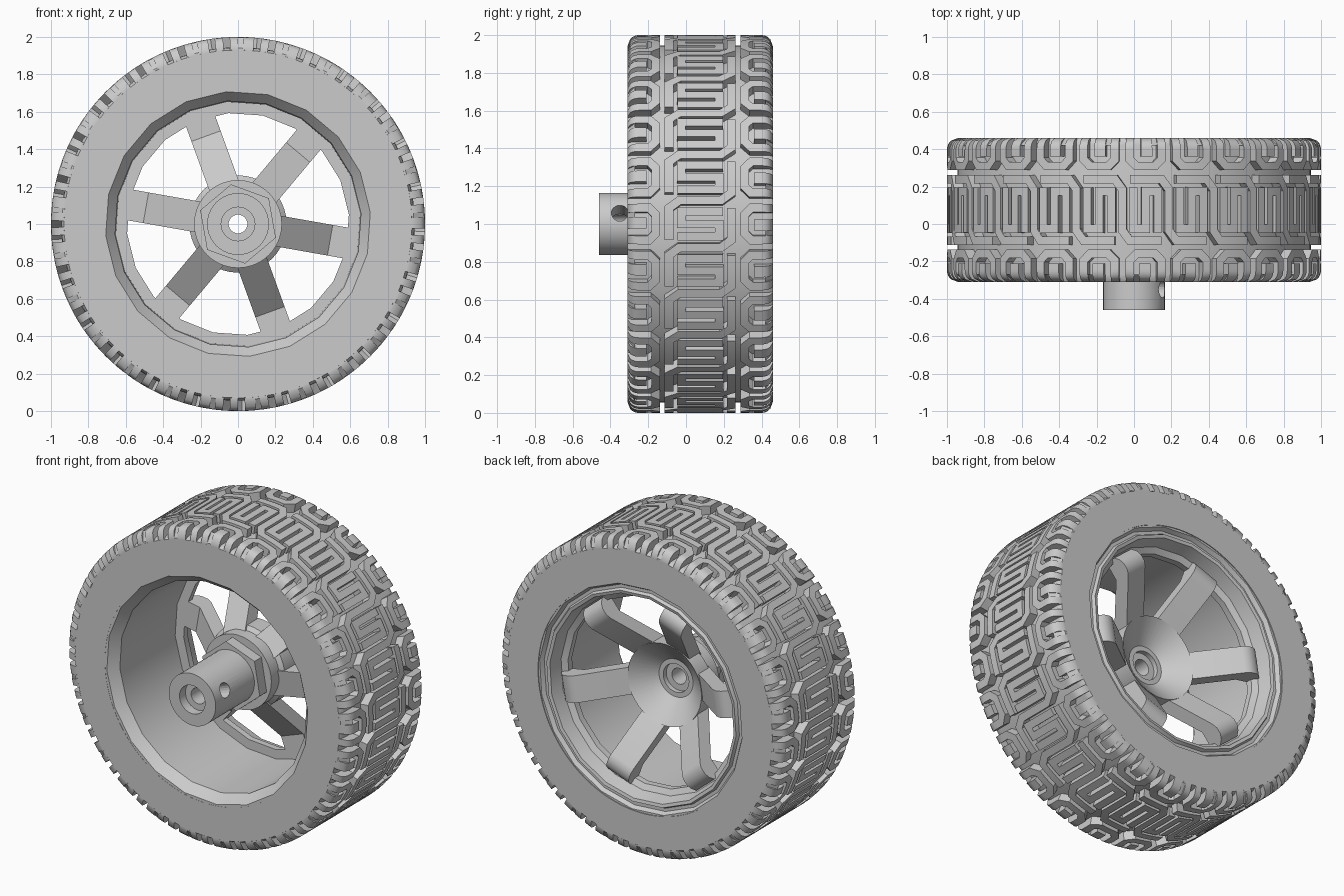
import bpy, bmesh, math
from mathutils import Vector, Matrix

if "Cube" in bpy.data.objects:
    bpy.data.objects.remove(bpy.data.objects["Cube"], do_unlink=True)

grey = bpy.data.materials.new("light_grey")
grey.use_nodes = True
COLOUR = (0.6, 0.6, 0.6, 1)
grey.diffuse_color = COLOUR
for node in grey.node_tree.nodes:
    if node.type == 'BSDF_PRINCIPLED':
        node.inputs["Base Color"].default_value = COLOUR

FRONT, BACK = -0.31, 0.46      # tyre sidewalls
ROUND = 0.06                   # shoulder rounding
FLOOR = 0.93                   # tread blocks start below the groove floor
COUNT = 25
PITCH = math.tau / COUNT


def polar(r, y, a):
    return Vector((r * math.cos(a), y, 1 + r * math.sin(a)))


def finish(bm, name, smooth=True):
    bmesh.ops.recalc_face_normals(bm, faces=bm.faces[:])
    mesh = bpy.data.meshes.new(name)
    bm.to_mesh(mesh)
    bm.free()
    mesh.materials.append(grey)
    obj = bpy.data.objects.new(name, mesh)
    bpy.context.collection.objects.link(obj)
    if smooth:
        bpy.ops.object.select_all(action='DESELECT')
        obj.select_set(True)
        bpy.context.view_layer.objects.active = obj
        bpy.ops.object.shade_smooth_by_angle(angle=math.radians(30))
    return obj


def lathe(name, profile, sides, turn=0.0, smooth=True):
    """Revolve a closed (radius, y) profile round the axle."""
    bm = bmesh.new()
    rings = [[bm.verts.new(polar(r, y, turn + math.tau * i / sides)) for r, y in profile]
             for i in range(sides)]
    n = len(profile)
    for i in range(sides):
        a, b = rings[i], rings[(i + 1) % sides]
        for j in range(n):
            k = (j + 1) % n
            bm.faces.new((a[j], a[k], b[k], b[j]))
    return finish(bm, name, smooth)


def crown(y):
    """Outer tread radius, rounded off towards both sidewalls."""
    d = min(y - FRONT, BACK - y)
    if d >= ROUND:
        return 1.0
    return 1 - ROUND + math.sqrt(max(0, ROUND ** 2 - (ROUND - d) ** 2))


def ridge(bm, points, width, angle):
    """Raised strip along a mitred (y, arc) path, wrapped round the tyre."""
    pts = [Vector(p) for p in points]
    dirs = [(b - a).normalized() for a, b in zip(pts, pts[1:])]
    sides = []
    for i, p in enumerate(pts):
        d0, d1 = dirs[max(i - 1, 0)], dirs[min(i, len(dirs) - 1)]
        n0, n1 = Vector((-d0.y, d0.x)), Vector((-d1.y, d1.x))
        m = (n0 + n1).normalized()
        m *= width / 2 / m.dot(n0)
        sides.append((p + m, p - m))
    rows = []
    for i, (a, b) in enumerate(zip(sides, sides[1:])):
        steps = max(1, math.ceil((pts[i + 1] - pts[i]).length / 0.015))
        for k in range(0 if i == 0 else 1, steps + 1):
            left, right = (a[q].lerp(b[q], k / steps) for q in (0, 1))
            rows.append([bm.verts.new(polar(r, p.x, angle + p.y)) for p, r in (
                (left, crown(left.x)), (right, crown(right.x)),
                (right, FLOOR), (left, FLOOR))])
    for a, b in zip(rows, rows[1:]):
        for j in range(4):
            k = (j + 1) % 4
            bm.faces.new((a[j], a[k], b[k], b[j]))
    bm.faces.new(rows[0])
    bm.faces.new(rows[-1])


# Tyre carcass, its tread surface is the groove floor
lathe("tyre_carcass", [(0.72, FRONT), (0.93, FRONT), (0.942, FRONT + 0.02), (0.945, FRONT + 0.04),
                       (0.945, BACK - 0.04), (0.942, BACK - 0.02), (0.93, BACK), (0.72, BACK)], 100)

# Centre tread: S-shaped ridges with zigzag ridges between them
S_PATH = [(0.12, 0.066), (-0.1, 0.066), (-0.1, 0), (0.1, 0), (0.1, -0.066), (-0.12, -0.066)]
HALF = PITCH / 2
ZIGZAG = [(-0.165, -0.085), (-0.165, 0.085), (-0.11, HALF), (0.11, HALF),
          (0.165, PITCH - 0.085), (0.165, PITCH + 0.085)]
MIDDLE = (FRONT + BACK) / 2
bm = bmesh.new()
for i in range(COUNT):
    for path in (S_PATH, ZIGZAG):
        ridge(bm, [(MIDDLE + u, s) for u, s in path], 0.045, i * PITCH)
finish(bm, "centre_tread")

# Shoulder tread: U-shaped blocks with a hooked tongue, open to the sidewall
U_PATH = [(0, -0.085), (0.115, -0.085), (0.15, -0.05), (0.15, 0.05), (0.115, 0.085), (0, 0.085)]
PARTS = [(U_PATH, 0.045), ([(0, 0.005), (0.1, 0.005)], 0.06), ([(0.02, 0.03), (0.02, 0.07)], 0.04)]
for name, edge, sign in (("front_shoulder_tread", FRONT, 1), ("back_shoulder_tread", BACK, -1)):
    bm = bmesh.new()
    for i in range(COUNT):
        for path, width in PARTS:
            ridge(bm, [(edge + sign * d, sign * s) for d, s in path], width, i * PITCH)
    finish(bm, name)

# Rim: bevelled front lip, open barrel, inner ledge and stepped back lip
lathe("rim", [(0.75, -0.309), (0.71, -0.309), (0.66, -0.25), (0.655, 0.30), (0.595, 0.30),
              (0.595, 0.34), (0.63, 0.36), (0.65, 0.445), (0.67, 0.45), (0.68, 0.43),
              (0.70, 0.43), (0.715, 0.455), (0.75, 0.455)], 20, math.radians(5))

# Hub: shaft sleeve, flange and dished centre with a stepped bore
hub = lathe("hub", [(0.09, -0.46), (0.165, -0.46), (0.165, 0), (0.235, 0), (0.235, 0.08),
                    (0.26, 0.10), (0.26, 0.215), (0.12, 0.10), (0.09, 0.10), (0.09, 0.07),
                    (0.05, 0.07), (0.05, -0.40), (0.09, -0.40)], 40)

# Set screw hole through one wall of the sleeve
tilt = math.radians(21)
bm = bmesh.new()
bmesh.ops.create_cone(bm, cap_ends=True, segments=20, radius1=0.045, radius2=0.045, depth=0.2,
                      matrix=Matrix.Translation(polar(0.13, -0.35, tilt))
                      @ Matrix.Rotation(-tilt, 4, 'Y') @ Matrix.Rotation(math.pi / 2, 4, 'Y'))
cutter = finish(bm, "screw_hole_cutter", False)
cutter.hide_render = True
cut = hub.modifiers.new("screw_hole", 'BOOLEAN')
cut.operation, cut.object, cut.solver = 'DIFFERENCE', cutter, 'EXACT'
bpy.context.view_layer.update()
drilled = bpy.data.meshes.new_from_object(hub.evaluated_get(bpy.context.evaluated_depsgraph_get()))
hub.modifiers.clear()
hub.data = drilled
bpy.data.objects.remove(cutter, do_unlink=True)

# Hexagonal collar in front of the flange
lathe("hex_collar", [(0.15, -0.07), (0.215, -0.07), (0.215, 0.01), (0.15, 0.01)], 6,
      math.radians(-20), False)

# Six dished spokes that bend over onto the rim ledge
SPOKE = [(0.2, 0.05), (0.5, 0.30), (0.61, 0.30), (0.615, 0.37), (0.59, 0.40), (0.56, 0.415),
         (0.52, 0.415), (0.49, 0.40), (0.2, 0.162)]
bm = bmesh.new()
for i in range(6):
    a = math.radians(-10 + 60 * i)
    across = Vector((-math.sin(a), 0, math.cos(a))) * 0.083
    lower, upper = ([bm.verts.new(polar(r, y, a) + across * side) for r, y in SPOKE]
                    for side in (-1, 1))
    bm.faces.new(lower)
    bm.faces.new(upper)
    for j in range(len(SPOKE)):
        k = (j + 1) % len(SPOKE)
        bm.faces.new((lower[j], lower[k], upper[k], upper[j]))
finish(bm, "spokes")
